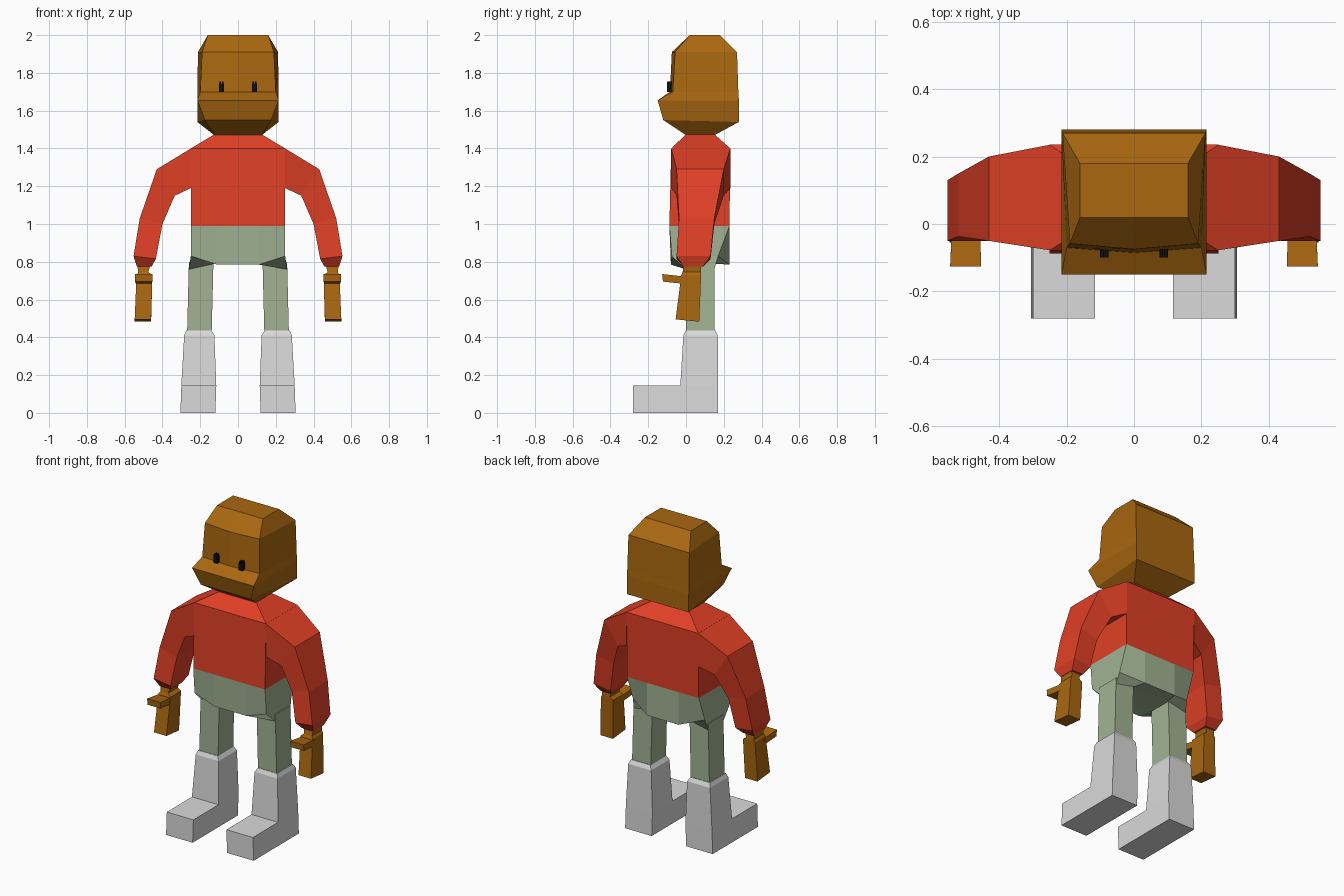
import bpy, bmesh


def material(name, rgb):
    m = bpy.data.materials.new(name)
    m.diffuse_color = (*rgb, 1)
    return m


BROWN = material("brown", (0.40, 0.136, 0.005))
RED = material("red", (0.75, 0.051, 0.019))
GREEN = material("sage green", (0.36, 0.45, 0.295))
GREY = material("light grey", (0.70, 0.70, 0.70))
BLACK = material("black", (0.005, 0.005, 0.005))


def loft(name, rings, mat, mirror=False):
    """Skin a stack of equal-length rings, cap both ends."""
    bm = bmesh.new()
    vs = [[bm.verts.new(p) for p in r] for r in rings]
    n = len(rings[0])
    for a, b in zip(vs, vs[1:]):
        for i in range(n):
            j = (i + 1) % n
            bm.faces.new((a[i], a[j], b[j], b[i]))
    bm.faces.new(vs[0][::-1])
    bm.faces.new(vs[-1])
    bmesh.ops.recalc_face_normals(bm, faces=bm.faces)
    me = bpy.data.meshes.new(name)
    bm.to_mesh(me)
    bm.free()
    me.materials.append(mat)
    ob = bpy.data.objects.new(name, me)
    bpy.context.collection.objects.link(ob)
    if mirror:
        ob.modifiers.new("mirror", "MIRROR")
    return ob


def rect(x0, x1, y0, y1, z):
    return [(x0, y0, z), (x1, y0, z), (x1, y1, z), (x0, y1, z)]


# Head: front half width, back half width, side front y, centre front y, back y, front z, back z
def head_ring(wf, wb, yf, yc, yb, zf, zb):
    return [(-wf, yf, zf), (0, yc, zf), (wf, yf, zf), (wb, yb, zb), (-wb, yb, zb)]


loft("head", [head_ring(*r) for r in (
    (0.125, 0.125, 0.0, 0.0, 0.15, 1.47, 1.47),
    (0.175, 0.215, -0.12, -0.12, 0.28, 1.55, 1.54),
    (0.215, 0.215, -0.15, -0.15, 0.28, 1.655, 1.655),
    (0.20, 0.215, -0.07, -0.085, 0.277, 1.70, 1.70),
    (0.19, 0.212, -0.058, -0.075, 0.27, 1.91, 1.91),
    (0.16, 0.16, 0.02, 0.02, 0.18, 2.0, 2.0))], BROWN)

# Eyes with two tiny lashes each
loft("eyes", [rect(0.075, 0.101, -0.10, -0.07, z) for z in (1.70, 1.745)], BLACK, True)
for k, x in enumerate((0.077, 0.091)):
    loft(f"lash_{k}", [rect(x, x + 0.008, -0.10, -0.07, z) for z in (1.745, 1.755)], BLACK, True)

# Torso
loft("torso", [rect(-0.25, 0.25, -0.088, 0.23, 0.99),
               rect(-0.25, 0.25, -0.078, 0.235, 1.40),
               rect(-0.125, 0.125, 0.0, 0.15, 1.475)], RED)


# Pelvis: each ring runs along the front, then back along the rear
def pelvis_ring(wo, wi, fo, fi, bo, bi, zo, zi):
    front = [(-wo, fo, zo), (-wi, fi, zi), (wi, fi, zi), (wo, fo, zo)]
    back = [(wo, bo, zo), (wi, bi, zi), (-wi, bi, zi), (-wo, bo, zo)]
    return front + back


loft("pelvis", [
    pelvis_ring(0.25, 0.11, -0.088, -0.088, 0.23, 0.23, 0.99, 0.99),
    pelvis_ring(0.25, 0.11, -0.075, -0.08, 0.17, 0.23, 0.83, 0.785),
    pelvis_ring(0.26, 0.125, 0.0, 0.0, 0.15, 0.15, 0.76, 0.79)], GREEN)


# Sleeves: lower inner point, upper outer point, y range
def arm_ring(xi, zi, xo, zo, y0, y1):
    return [(xi, y0, zi), (xo, y0, zo), (xo, y1, zo), (xi, y1, zi)]


loft("sleeves", [arm_ring(*r) for r in (
    (0.249, 1.19, 0.249, 1.40, -0.078, 0.235),
    (0.335, 1.15, 0.43, 1.29, -0.05, 0.20),
    (0.40, 1.0, 0.52, 1.03, -0.037, 0.15),
    (0.435, 0.815, 0.553, 0.83, -0.05, 0.13),
    (0.457, 0.775, 0.535, 0.775, -0.015, 0.09))], RED, True)

# Wrist and hand
loft("hands", [
    rect(0.465, 0.533, -0.012, 0.078, 0.78),
    rect(0.475, 0.528, -0.018, 0.08, 0.745),
    rect(0.453, 0.537, -0.025, 0.08, 0.73),
    [(0.46, -0.055, 0.495), (0.547, -0.055, 0.495),
     (0.547, 0.07, 0.483), (0.46, 0.07, 0.483)]], BROWN, True)
loft("thumbs", [
    [(x0, y, z0), (x1, y, z0), (x1, y + d, z1), (x0, y + d, z1)]
    for x0, x1, y, z0, z1, d in ((0.453, 0.545, -0.122, 0.695, 0.735, -0.004),
                                 (0.457, 0.54, -0.01, 0.683, 0.722, 0.0))], BROWN, True)

# Trouser legs
loft("legs", [rect(0.14, 0.27, 0.0, 0.152, 0.40), rect(0.13, 0.26, 0.0, 0.15, 0.80)], GREEN, True)

# Boots: shaft, then foot block
loft("boot_shafts", [
    rect(0.12, 0.305, -0.03, 0.17, 0.0),
    rect(0.115, 0.30, -0.03, 0.17, 0.145),
    rect(0.125, 0.285, -0.014, 0.168, 0.41),
    rect(0.14, 0.275, -0.003, 0.155, 0.435)], GREY, True)
loft("boot_feet", [rect(0.12, 0.305, -0.28, -0.03, 0.0),
                   rect(0.115, 0.30, -0.28, -0.03, 0.145)], GREY, True)
